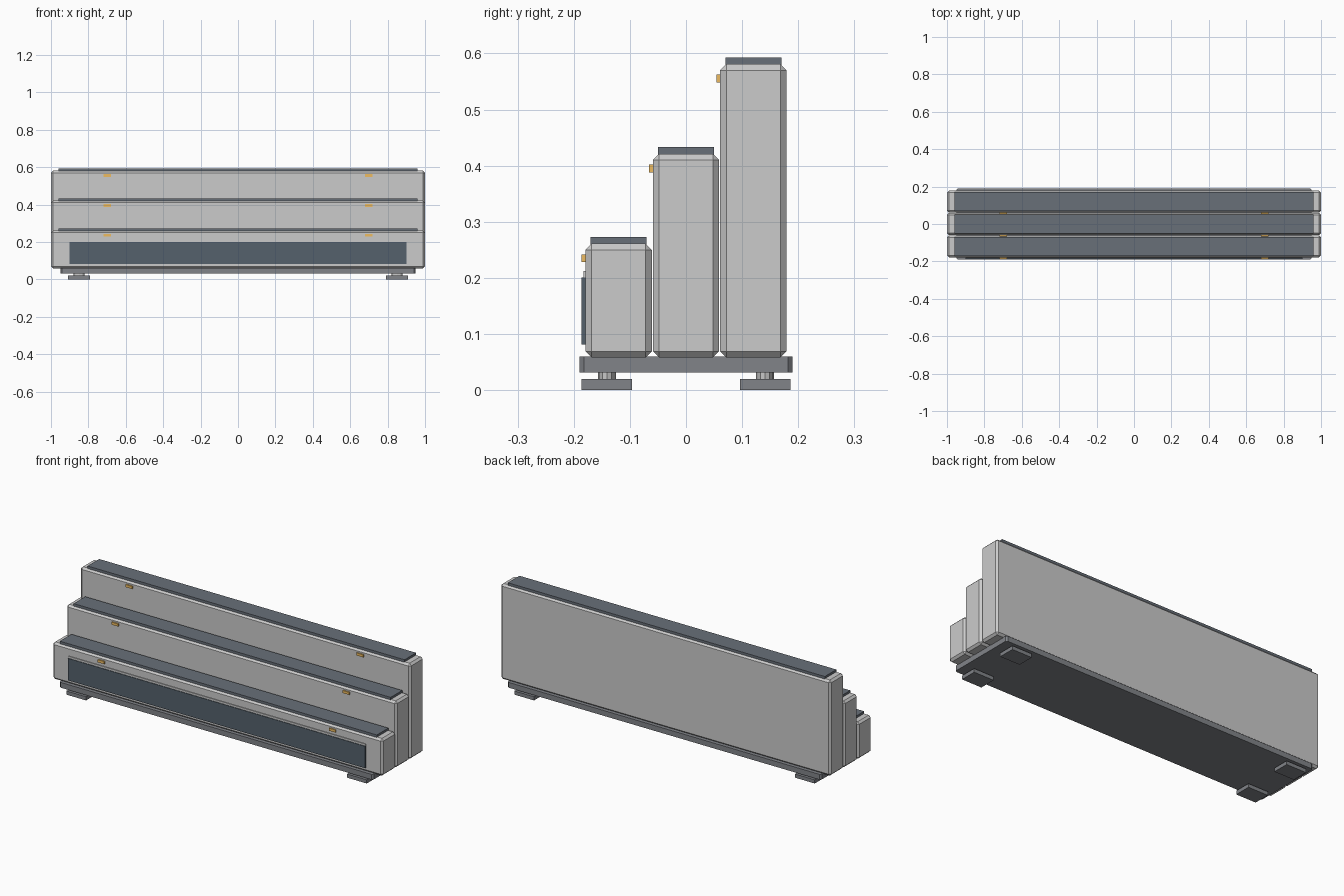
import bpy, bmesh
from mathutils import Matrix

if "Cube" in bpy.data.objects:
    bpy.data.objects.remove(bpy.data.objects["Cube"])


def material(name, color):
    m = bpy.data.materials.new(name)
    m.diffuse_color = color
    m.use_nodes = True
    m.node_tree.nodes["Principled BSDF"].inputs["Base Color"].default_value = m.diffuse_color
    return m


SLATE = material("slate", (0.14, 0.16, 0.19, 1))
PANEL = material("dark_panel", (0.09, 0.12, 0.15, 1))
BASE = material("base_grey", (0.22, 0.23, 0.25, 1))
AMBER = material("amber", (0.85, 0.5, 0.12, 1))


def finish(name, bm, mat):
    bmesh.ops.recalc_face_normals(bm, faces=bm.faces)
    me = bpy.data.meshes.new(name)
    bm.to_mesh(me)
    bm.free()
    ob = bpy.data.objects.new(name, me)
    bpy.context.collection.objects.link(ob)
    if mat:
        me.materials.append(mat)
    return ob


def box(name, x, y, z, mat=None, bevel=0, vertical_only=False):
    """Box from (min, max) ranges, with optional chamfered edges."""
    bm = bmesh.new()
    size = [r[1] - r[0] for r in (x, y, z)]
    mid = [(r[0] + r[1]) / 2 for r in (x, y, z)]
    bmesh.ops.create_cube(
        bm, size=1, matrix=Matrix.Translation(mid) @ Matrix.Diagonal((*size, 1)))
    if bevel:
        edges = [e for e in bm.edges if not vertical_only
                 or abs(e.verts[0].co.z - e.verts[1].co.z) > 1e-5]
        bmesh.ops.bevel(bm, geom=edges, offset=bevel, offset_type='OFFSET',
                        segments=1, affect='EDGES', profile=0.5)
    return finish(name, bm, mat)


# Base plate
box("base_plate", (-0.95, 0.95), (-0.19, 0.19), (0.031, 0.06), BASE, 0.008, True)

# Feet with short adjuster necks
for sx in (-1, 1):
    for sy in (-1, 1):
        cx, cy = sx * 0.85, sy * 0.141
        box("foot_pad", (cx - 0.06, cx + 0.06), (cy - 0.045, cy + 0.045), (0, 0.02), BASE)
        bm = bmesh.new()
        bmesh.ops.create_cone(
            bm, cap_ends=True, segments=12, radius1=1, radius2=1, depth=1,
            matrix=Matrix.Translation((cx, cy, 0.026))
            @ Matrix.Diagonal((0.03, 0.016, 0.014, 1)))
        finish("foot_neck", bm, None)

# Three stepped bodies with top pads and amber marker tabs
for i, label in enumerate(("front", "middle", "back")):
    yc = -0.12 + 0.12 * i
    top = 0.261 + 0.16 * i
    yf = yc - 0.059
    box(label + "_step_body", (-1, 1), (yf, yc + 0.059), (0.058, top), None, 0.011)
    box(label + "_step_pad", (-0.96, 0.96), (yc - 0.05, yc + 0.05),
        (top - 0.002, top + 0.012), SLATE)
    for sx in (-1, 1):
        box(label + "_marker", (sx * 0.7 - 0.02, sx * 0.7 + 0.02),
            (yf - 0.007, yf + 0.002), (top - 0.033, top - 0.019), AMBER)

# Front panel and the thin trim above it
box("front_panel", (-0.9, 0.9), (-0.186, -0.177), (0.081, 0.201), PANEL)
box("panel_trim", (-0.9, 0.9), (-0.183, -0.177), (0.2, 0.212))
